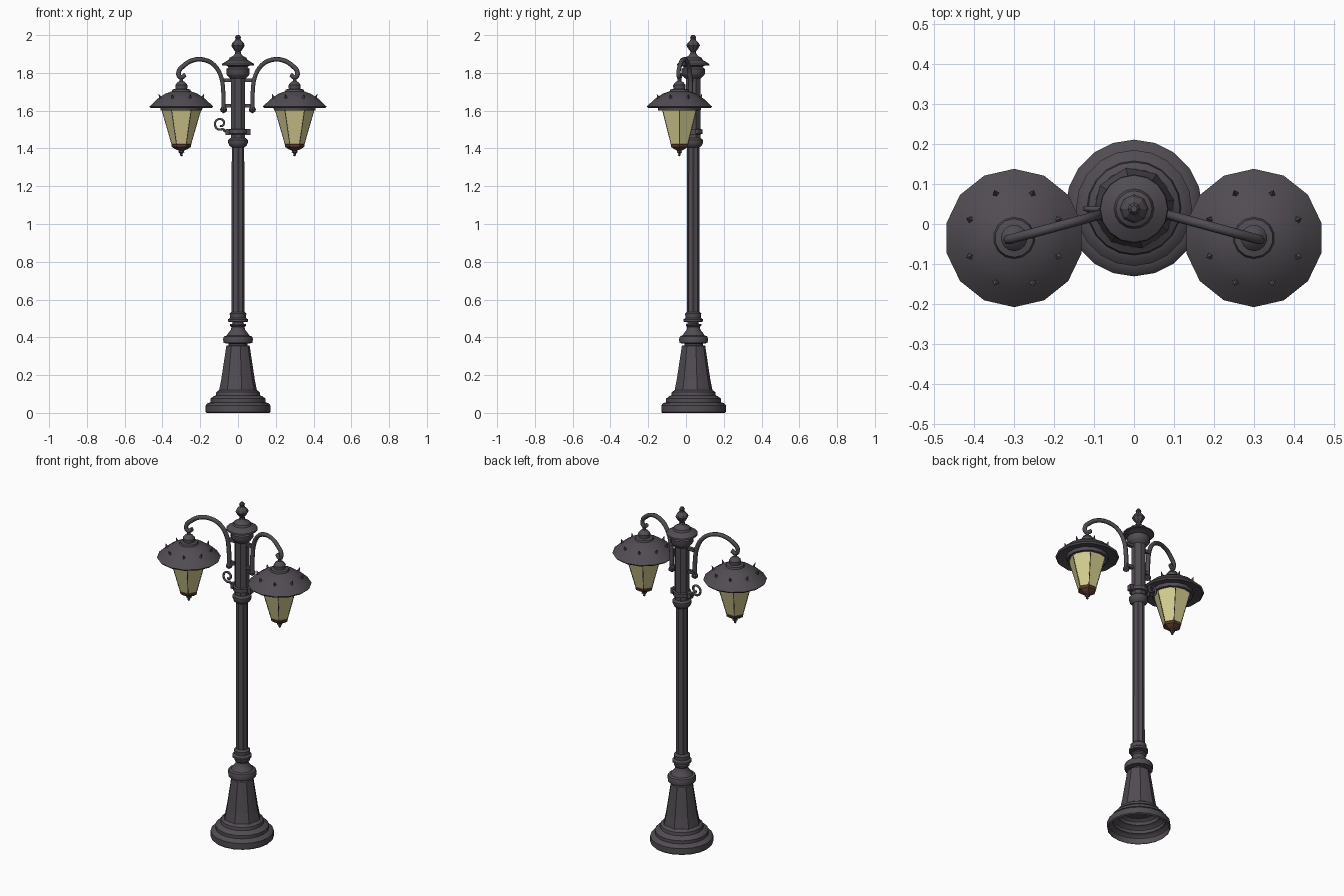
import bpy, bmesh, math
from mathutils import Vector

if "Cube" in bpy.data.objects:
    bpy.data.objects.remove(bpy.data.objects["Cube"])

def mat(name, rgb):
    m = bpy.data.materials.new(name)
    m.diffuse_color = (*rgb, 1)
    m.use_nodes = True
    m.node_tree.nodes["Principled BSDF"].inputs["Base Color"].default_value = m.diffuse_color
    return m

IRON = mat("dark_iron", (0.082, 0.072, 0.085))
GLASS = mat("yellow_glass", (0.66, 0.61, 0.28))
RUST = mat("rusty_brown", (0.12, 0.05, 0.028))
PY = 0.038          # y of the post axis
LX, LY = 0.30, -0.035  # lamp axis

def finish(name, bm, m, smooth=None):
    bmesh.ops.remove_doubles(bm, verts=bm.verts, dist=1e-5)
    bmesh.ops.recalc_face_normals(bm, faces=bm.faces)
    me = bpy.data.meshes.new(name)
    bm.to_mesh(me)
    bm.free()
    me.materials.append(m)
    ob = bpy.data.objects.new(name, me)
    bpy.context.collection.objects.link(ob)
    if smooth:
        bpy.ops.object.select_all(action='DESELECT')
        ob.select_set(True)
        bpy.context.view_layer.objects.active = ob
        bpy.ops.object.shade_smooth_by_angle(angle=math.radians(smooth))
    return ob

def lathe(name, prof, cx, cy, n, m, turn=0.0, flute=0.0, smooth=None):
    """Turn a (radius, z) profile; flute pulls every other corner inwards."""
    bm = bmesh.new()
    rings = []
    for r, z in prof:
        ring = []
        for i in range(n):
            a = 2 * math.pi * (i + turn) / n
            k = r * (1 - flute * (i % 2))
            ring.append(bm.verts.new((cx + k * math.cos(a), cy + k * math.sin(a), z)))
        rings.append(ring)
    for a, b in zip(rings, rings[1:]):
        for i in range(n):
            j = (i + 1) % n
            bm.faces.new((a[i], a[j], b[j], b[i]))
    if prof[-1][0] > 0.001:
        bm.faces.new(rings[-1])
    return finish(name, bm, m, smooth)

def box(name, c, s):
    bm = bmesh.new()
    bmesh.ops.create_cube(bm, size=1)
    for v in bm.verts:
        v.co = Vector([v.co[i] * s[i] + c[i] for i in range(3)])
    return finish(name, bm, IRON)

def tube(name, pts, r):
    """Round bar along a smooth path."""
    cu = bpy.data.curves.new(name, 'CURVE')
    cu.dimensions = '3D'
    cu.bevel_depth = r
    cu.bevel_resolution = 1
    cu.use_fill_caps = True
    cu.resolution_u = 4
    sp = cu.splines.new('BEZIER')
    sp.bezier_points.add(len(pts) - 1)
    for bp, p in zip(sp.bezier_points, pts):
        bp.co = p
        bp.handle_left_type = bp.handle_right_type = 'AUTO'
    cu.materials.append(IRON)
    ob = bpy.data.objects.new(name, cu)
    bpy.context.collection.objects.link(ob)

# stepped round foot, open underneath
lathe("foot", [(0.165, 0), (0.171, 0.006), (0.171, 0.04), (0.16, 0.052), (0.145, 0.056),
               (0.145, 0.075), (0.13, 0.088), (0.118, 0.092), (0.115, 0.11), (0.098, 0.122)],
      0, 0.04, 20, IRON, smooth=35)
# tapered panelled pedestal
lathe("pedestal", [(0.102, 0.12), (0.09, 0.18), (0.063, 0.355), (0.05, 0.358)],
      0, 0.04, 16, IRON, turn=0.5, flute=0.06)
# turned collars above the pedestal
lathe("pedestal_collar", [(0.05, 0.355), (0.05, 0.366), (0.076, 0.37), (0.079, 0.39), (0.074, 0.405),
                          (0.06, 0.41), (0.05, 0.425), (0.037, 0.44), (0.035, 0.455), (0.042, 0.462),
                          (0.042, 0.47), (0.03, 0.472)], 0, 0.04, 14, IRON, smooth=35)
lathe("shaft_collar", [(0.03, 0.468), (0.03, 0.48), (0.053, 0.483), (0.053, 0.495), (0.042, 0.503),
                       (0.044, 0.525), (0.034, 0.535)], 0, PY, 14, IRON, smooth=35)
# fluted shaft
lathe("shaft", [(0.034, 0.5), (0.033, 1.41)], 0, PY, 16, IRON, flute=0.14)
# head of the post
lathe("head_lower_collar", [(0.033, 1.405), (0.046, 1.415), (0.052, 1.43), (0.052, 1.445), (0.041, 1.455)],
      0, PY, 12, IRON, smooth=35)
lathe("head_post", [(0.041, 1.44), (0.041, 1.79)], 0, PY, 8, IRON, turn=0.5)
lathe("head_band", [(0.041, 1.475), (0.05, 1.478), (0.05, 1.5), (0.041, 1.503)], 0, PY, 12, IRON)
lathe("head_upper_collar", [(0.041, 1.77), (0.056, 1.785), (0.062, 1.795), (0.062, 1.82), (0.05, 1.83)],
      0, PY, 12, IRON, smooth=35)
# cap and finial
lathe("cap", [(0.045, 1.828), (0.06, 1.838), (0.086, 1.84), (0.084, 1.848), (0.062, 1.862), (0.05, 1.868),
              (0.045, 1.88), (0.025, 1.89), (0.018, 1.9)], 0, PY, 16, IRON, smooth=35)
lathe("finial", [(0.02, 1.89), (0.014, 1.912), (0.024, 1.925), (0.036, 1.945), (0.03, 1.958), (0.016, 1.972),
                 (0.013, 1.98), (0.016, 1.988), (0.008, 2.0)], 0, PY, 8, IRON)

for s, side in ((-1, "left"), (1, "right")):
    x = s * LX
    # curved arm with hooked end
    path = [(0.076, 1.60), (0.078, 1.70), (0.09, 1.78), (0.125, 1.84), (0.175, 1.868), (0.235, 1.868),
            (0.285, 1.84), (0.315, 1.80), (0.303, 1.776), (0.28, 1.79)]
    tube(side + "_arm", [(s * px, 0.025 - 0.06 * max(0, px - 0.078) / 0.22, pz) for px, pz in path], 0.0125)
    lathe(side + "_arm_knob", [(0, 1.585), (0.017, 1.597), (0.019, 1.608), (0.012, 1.62), (0, 1.622)],
          s * 0.076, 0.025, 8, IRON)
    # brackets joining arm and post
    for k, z in enumerate((1.625, 1.76)):
        box(f"{side}_bracket_{k + 1}", (s * 0.055, 0.03, z), (0.05, 0.018, 0.018))
    box(side + "_band_lug", (s * 0.054, PY, 1.488), (0.026, 0.028, 0.032))

    # lamp hood with drooping rim
    lathe(side + "_hood", [(0.1, 1.6), (0.113, 1.602), (0.115, 1.622), (0.165, 1.613), (0.173, 1.622),
                           (0.13, 1.662), (0.088, 1.69), (0.052, 1.702), (0.048, 1.712), (0.032, 1.716),
                           (0.033, 1.735), (0.022, 1.75), (0.01, 1.757), (0.01, 1.775)],
          x, LY, 14, IRON, turn=0.5, smooth=30)
    # small spikes round the hood
    bm = bmesh.new()
    for i in range(8):
        a = 2 * math.pi * (i + 0.5) / 8
        d = Vector((math.cos(a), math.sin(a), 0))
        t = Vector((-d.y, d.x, 0))
        c = Vector((x, LY, 1.667)) + d * 0.118
        tip = bm.verts.new(c + d * 0.012 + Vector((0, 0, 0.022)))
        base = [bm.verts.new(c + o) for o in (t * 0.009, d * 0.01 - Vector((0, 0, 0.008)), t * -0.009, d * -0.01)]
        for j in range(4):
            bm.faces.new((base[j], base[(j + 1) % 4], tip))
    finish(side + "_hood_spikes", bm, IRON)
    # six-sided tapered glass
    lathe(side + "_glass", [(0.05, 1.42), (0.105, 1.61)], x, LY, 6, GLASS)
    # thin bars on the glass corners
    for i in range(6):
        a = math.pi * i / 3
        c, q = math.cos(a), math.sin(a)
        tube(f"{side}_glass_bar_{i + 1}", [(x + 0.05 * c, LY + 0.05 * q, 1.42),
                                           (x + 0.105 * c, LY + 0.105 * q, 1.61)], 0.0018)
    # rusty bottom cup and dark drop
    lathe(side + "_lamp_cup", [(0.05, 1.425), (0.053, 1.42), (0.05, 1.408), (0.032, 1.396), (0.012, 1.388)][::-1],
          x, LY, 6, RUST)
    lathe(side + "_lamp_drop", [(0, 1.357), (0.008, 1.364), (0.006, 1.372), (0.016, 1.38), (0.012, 1.392)],
          x, LY, 6, IRON)

# single scroll on the left of the post
scroll = [(-0.045, PY, 1.49), (-0.075, PY, 1.495)]
for i in range(10):
    a = math.radians(-60 - 45 * i)
    r = 0.036 - 0.0026 * i
    scroll.append((-0.093 + r * math.cos(a), PY, 1.532 + r * math.sin(a)))
tube("left_scroll", scroll, 0.0065)
